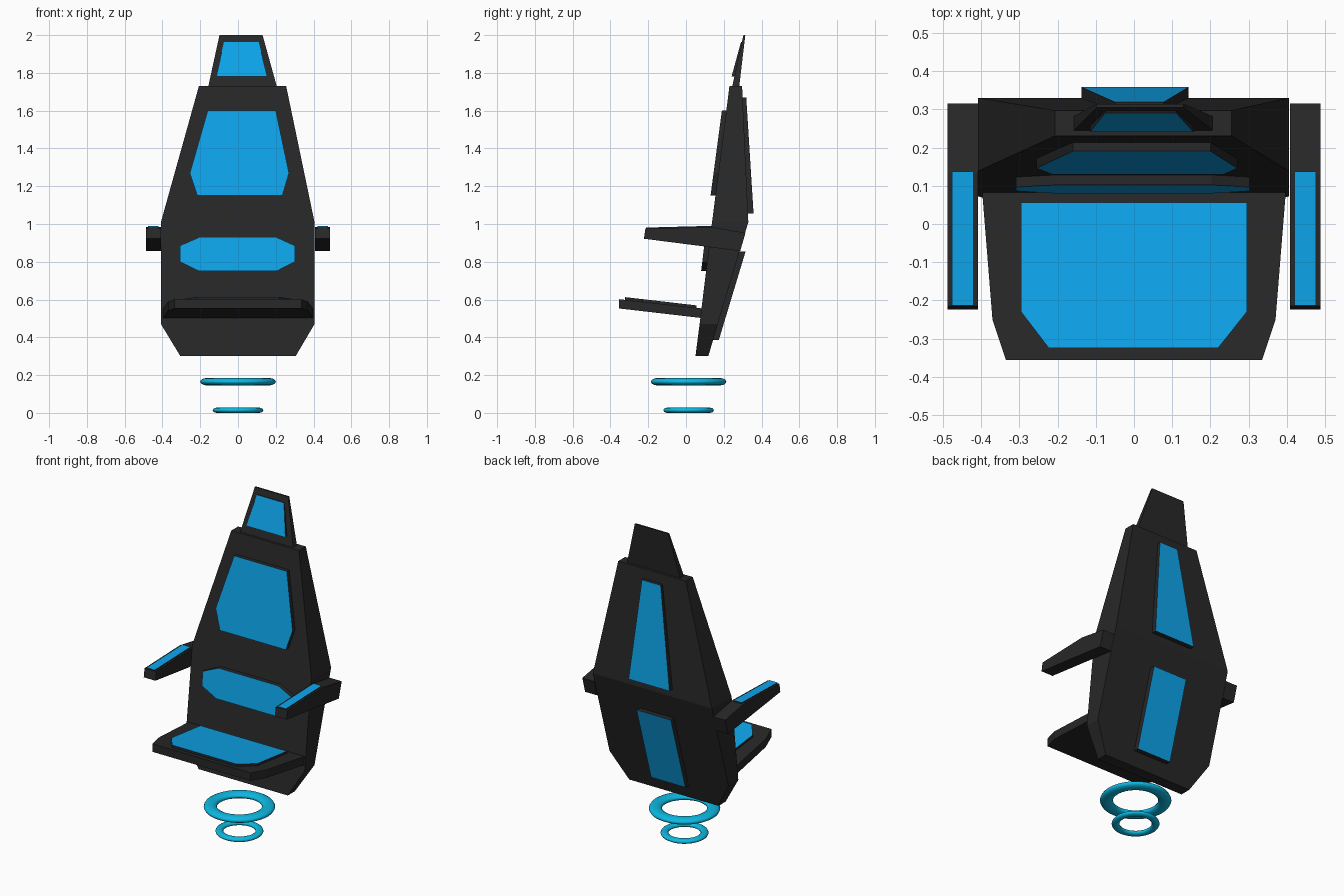
import bpy, bmesh
from math import pi

if "Cube" in bpy.data.objects:
    bpy.data.objects.remove(bpy.data.objects["Cube"])


def material(name, rgb):
    m = bpy.data.materials.new(name)
    m.diffuse_color = (*rgb, 1)
    m.use_nodes = True
    m.node_tree.nodes["Principled BSDF"].inputs["Base Color"].default_value = m.diffuse_color
    return m


DARK = material("charcoal", (0.021, 0.021, 0.021))
BLUE = material("blue", (0.004, 0.38, 0.84))
CYAN = material("cyan", (0.004, 0.48, 0.75))


def finish(name, bm, *mats):
    bmesh.ops.recalc_face_normals(bm, faces=bm.faces)
    me = bpy.data.meshes.new(name)
    bm.to_mesh(me)
    bm.free()
    for m in mats:
        me.materials.append(m)
    ob = bpy.data.objects.new(name, me)
    bpy.context.collection.objects.link(ob)
    return ob


def line(a, fa, b, fb):
    """Straight line through (a, fa) and (b, fb)."""
    return lambda t: fa + (fb - fa) * (t - a) / (b - a)


def slab(name, outline, place, base, cap, capped=True):
    """Prism between two sloped planes; the cap face is blue when capped."""
    bm = bmesh.new()
    lo = [bm.verts.new(place(p, base(p[1]))) for p in outline]
    hi = [bm.verts.new(place(p, cap(p[1]))) for p in outline]
    n = len(outline)
    bm.faces.new(lo)
    top = bm.faces.new(hi)
    for i in range(n):
        j = (i + 1) % n
        bm.faces.new((lo[i], lo[j], hi[j], hi[i]))
    if capped:
        top.material_index = 1
    return finish(name, bm, DARK, BLUE)


def stack(name, levels):
    """Loft of rectangles given as (z, x left, x right, y front, y back)."""
    bm = bmesh.new()
    rings = [[bm.verts.new(c) for c in
              ((l, f, z), (r, f, z), (r, b, z), (l, b, z))]
             for z, l, r, f, b in levels]
    bm.faces.new(rings[0])
    bm.faces.new(rings[-1])
    for a, b in zip(rings, rings[1:]):
        for i in range(4):
            j = (i + 1) % 4
            bm.faces.new((a[i], a[j], b[j], b[i]))
    return finish(name, bm, DARK)


def upright(p, d):      # outline in x-z, depth along y
    return (p[0], d, p[1])


def flat(p, d):         # outline in x-y, height along z
    return (p[0], p[1], d)


# Backrest shell and headrest
stack("backrest_shell", [
    (0.30, -0.305, 0.305, 0.05, 0.118),
    (0.47, -0.408, 0.405, 0.072, 0.168),
    (1.01, -0.408, 0.405, 0.138, 0.33),
    (1.73, -0.207, 0.255, 0.23, 0.297)])
stack("headrest", [
    (1.73, -0.157, 0.205, 0.245, 0.282),
    (2.00, -0.098, 0.13, 0.304, 0.314)])

# Front pads
front = line(0.30, 0.06, 1.73, 0.24)
slab("headrest_pad",
     [(-0.115, 1.78), (0.155, 1.78), (0.11, 1.963), (-0.075, 1.963)],
     upright, line(1.78, 0.265, 1.96, 0.302), line(1.78, 0.241, 1.96, 0.29))
slab("upper_back_pad",
     [(-0.16, 1.602), (0.2, 1.602), (0.27, 1.27), (0.235, 1.15),
      (-0.215, 1.15), (-0.255, 1.27)],
     upright, front, line(1.15, 0.13, 1.6, 0.19))
slab("lumbar_pad",
     [(-0.308, 0.885), (-0.308, 0.8), (-0.205, 0.75), (0.203, 0.75),
      (0.302, 0.8), (0.302, 0.885), (0.203, 0.93), (-0.205, 0.93)],
     upright, front, line(0.75, 0.08, 0.93, 0.102))

# Rear panels
rear_lower = line(0.47, 0.16, 1.01, 0.32)
slab("lower_rear_panel",
     [(-0.117, 0.385), (0.117, 0.385), (0.117, 0.855), (-0.117, 0.855)],
     upright, rear_lower, line(0.38, 0.172, 0.86, 0.317))
slab("upper_rear_panel",
     [(-0.137, 1.055), (0.142, 1.055), (0.078, 1.67), (-0.05, 1.67)],
     upright, line(1.01, 0.32, 1.73, 0.287), line(1.05, 0.358, 1.67, 0.319))

# Seat and its pad
seat_top = line(-0.355, 0.602, 0.085, 0.553)
slab("seat",
     [(-0.335, -0.355), (0.335, -0.355), (0.37, -0.25), (0.397, 0.085),
      (-0.397, 0.085), (-0.37, -0.25)],
     flat, line(-0.355, 0.553, 0.085, 0.502), seat_top, capped=False)
slab("seat_pad",
     [(-0.295, 0.056), (0.295, 0.056), (0.295, -0.23), (0.22, -0.324),
      (-0.223, -0.324), (-0.295, -0.23)],
     flat, seat_top, line(-0.324, 0.613, 0.056, 0.569))

# Armrests, mirrored left and right
arm = [(-0.223, 0.922), (0.287, 0.857), (0.315, 0.953), (0.13, 0.985),
       (-0.215, 0.975)]
for side, s in (("left", -1), ("right", 1)):
    slab(side + "_armrest", arm, lambda p, d: (d, p[0], p[1]),
         lambda t: s * 0.408, lambda t: s * 0.488, capped=False)
    slab(side + "_armrest_pad",
         [(s * 0.42, -0.213), (s * 0.476, -0.213), (s * 0.476, 0.137),
          (s * 0.42, 0.137)],
         flat, line(-0.215, 0.968, 0.13, 0.978),
         line(-0.215, 0.981, 0.13, 0.99))

# Hover rings underneath
for name, z, major, minor, half in (
        ("upper_hover_ring", 0.165, 0.163, 0.037, 0.02),
        ("lower_hover_ring", 0.014, 0.112, 0.022, 0.014)):
    bpy.ops.mesh.primitive_torus_add(
        location=(0, 0.014, z), major_radius=major, minor_radius=minor,
        major_segments=48, minor_segments=12)
    ring = bpy.context.object
    ring.name = name
    ring.scale.z = half / minor
    ring.data.materials.append(CYAN)
    bpy.ops.object.shade_smooth_by_angle(angle=pi / 4)
